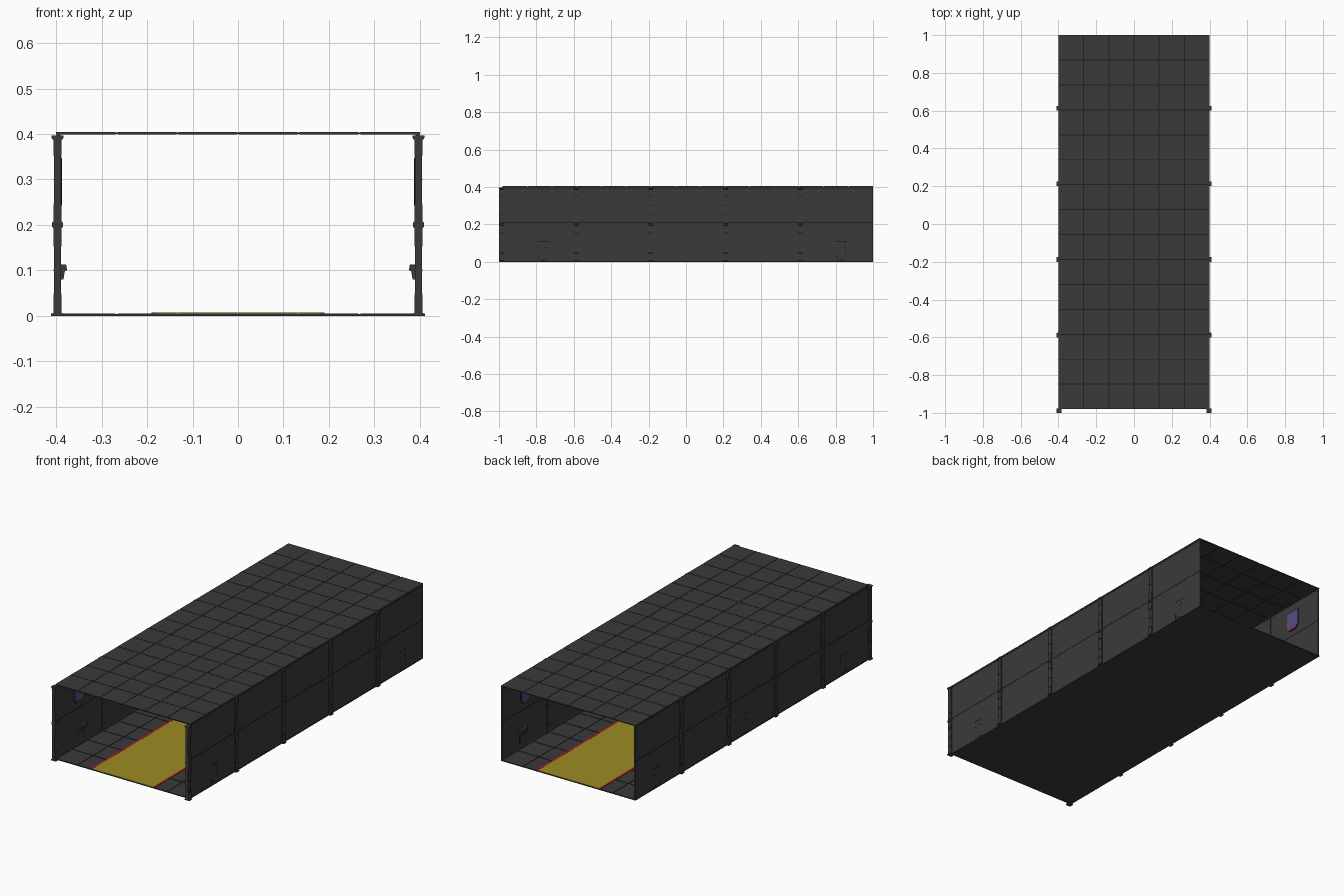
import bpy, bmesh

if "Cube" in bpy.data.objects:
    bpy.data.objects.remove(bpy.data.objects["Cube"])


def material(name, rgb):
    m = bpy.data.materials.new(name)
    m.diffuse_color = (*rgb, 1)
    m.use_nodes = True
    m.node_tree.nodes["Principled BSDF"].inputs["Base Color"].default_value = m.diffuse_color
    return m


GREY = material("charcoal panel", (0.042, 0.042, 0.042))
DARK = material("dark seam", (0.014, 0.014, 0.014))
YELLOW = material("floor yellow", (0.33, 0.26, 0.018))
RED = material("signal red", (0.5, 0.006, 0.02))
BLUE = material("screen violet", (0.09, 0.075, 0.22))


def finish(name, bm, mat):
    bmesh.ops.recalc_face_normals(bm, faces=bm.faces)
    me = bpy.data.meshes.new(name)
    bm.to_mesh(me)
    bm.free()
    me.materials.append(mat)
    ob = bpy.data.objects.new(name, me)
    bpy.context.collection.objects.link(ob)
    return ob


def prism(bm, pts, axis, a, b):
    """Extrude a 2D outline along an axis: 'x' takes (y, z), 'y' takes (x, z)."""
    def place(p, t):
        return (t, p[0], p[1]) if axis == 'x' else (p[0], t, p[1])
    lo = [bm.verts.new(place(p, a)) for p in pts]
    hi = [bm.verts.new(place(p, b)) for p in pts]
    bm.faces.new(lo)
    bm.faces.new(hi[::-1])
    n = len(pts)
    for i in range(n):
        bm.faces.new((lo[i], hi[i], hi[(i + 1) % n], lo[(i + 1) % n]))


def add_box(bm, x, y, z):
    prism(bm, [(x[0], z[0]), (x[1], z[0]), (x[1], z[1]), (x[0], z[1])], 'y', *y)


def boxes(name, items, mat):
    bm = bmesh.new()
    for x, y, z in items:
        add_box(bm, x, y, z)
    return finish(name, bm, mat)


Y0, Y1 = -0.98, 1.0
COLS, ROWS, GAP = 6, 15, 0.0025


def tiles(name, z):
    dx, dy = 0.8 / COLS, (Y1 - Y0) / ROWS
    items = []
    for i in range(COLS):
        for j in range(ROWS):
            x0, y0 = -0.4 + i * dx, Y0 + j * dy
            xa = x0 + (GAP if i else 0)
            xb = x0 + dx - (GAP if i < COLS - 1 else 0)
            ya = y0 + (GAP if j else 0)
            yb = y0 + dy - (GAP if j < ROWS - 1 else 0)
            items.append(((xa, xb), (ya, yb), z))
    boxes(name, items, GREY)


FULL = ((-0.4, 0.4), (Y0, Y1))

# Floor: base slab, dark joints, tiles, painted walkway
boxes("floor_base", [(*FULL, (0, 0.0025))], GREY)
boxes("floor_joints", [(*FULL, (0.0025, 0.0035))], DARK)
tiles("floor_tiles", (0.0035, 0.0055))
boxes("walkway", [((-0.18, 0.18), (Y0, Y1), (0.0055, 0.0068))], YELLOW)
boxes("walkway_edges", [((s * 0.18, s * 0.19), (Y0, Y1), (0.0055, 0.007))
                        for s in (-1, 1)], RED)

# Ceiling: tiles with dark joints between
tiles("ceiling_tiles", (0.399, 0.404))
boxes("ceiling_joints", [((-0.398, 0.398), (Y0 + 0.001, Y1 - 0.001), (0.4005, 0.4028))], DARK)

# Pillar outline: (height, half depth) steps about the wall centre line
STEPS = [(0, .014), (.005, .014), (.006, .009), (.045, .009), (.047, .0075),
         (.155, .0075), (.157, .009), (.193, .009), (.196, .0125), (.204, .0125),
         (.208, .009), (.243, .009), (.246, .0075), (.352, .0075), (.356, .009),
         (.386, .009), (.392, .0135), (.397, .0135)]
PILLAR_Y = [-0.988 + 0.4 * i for i in range(5)]
RINGS = (0.048, 0.1, 0.154, 0.246, 0.3, 0.354)


def side_wall(name, s, hatch_ys):
    def sx(a, b):
        return (s * a, s * b)

    # Lower and upper wall sheets, with a dark rail along their joint
    boxes(name + "_wall_panels", [(sx(.391, .399), (Y0, Y1), (.003, .207)),
                                  (sx(.391, .399), (Y0, Y1), (.213, .4))], GREY)
    boxes(name + "_wall_rail", [(sx(.3905, .3995), (Y0, Y1 - .001), (.207, .213)),
                                (sx(.3903, .3997), (Y0, Y1 - .001), (.392, .396))], DARK)

    # Stepped pillars and their dark rings
    outline = [(s * (.397 - d), z) for z, d in STEPS]
    outline += [(s * (.397 + d), z) for z, d in reversed(STEPS)]
    bm = bmesh.new()
    for y in PILLAR_Y:
        prism(bm, outline, 'y', y - .012, y + .012)
    finish(name + "_pillars", bm, GREY)
    boxes(name + "_pillar_rings", [(sx(.3885, .4055), (y - .0115, y + .0125), (z - .0015, z + .0015))
                                   for y in PILLAR_Y for z in RINGS], DARK)

    # Wall screens at both ends, with red lower trim
    frame, glass, trim = bmesh.new(), bmesh.new(), bmesh.new()
    for y in (-0.79, 0.80):
        prism(frame, [(y - .045, .35), (y + .045, .35), (y + .045, .262),
                      (y + .025, .24), (y - .025, .24), (y - .045, .262)],
              'x', s * .391, s * .3885)
        prism(glass, [(y - .041, .346), (y + .041, .346), (y + .041, .266),
                      (y + .023, .25), (y - .023, .25), (y - .041, .266)],
              'x', s * .3885, s * .3872)
        prism(trim, [(y - .041, .265), (y - .023, .249), (y + .023, .249), (y + .041, .265),
                     (y + .041, .26), (y + .023, .243), (y - .023, .243), (y - .041, .26)],
              'x', s * .3885, s * .387)
    finish(name + "_screen_frames", frame, DARK)
    finish(name + "_screens", glass, BLUE)
    finish(name + "_screen_trims", trim, RED)

    # Low service hatches: lines on both wall faces and an inner tapered hood
    lines, hood = [], bmesh.new()
    for y in hatch_ys:
        for xa, xb in ((.3902, .391), (.399, .3998)):
            x = sx(xa, xb)
            lines += [(x, (y - .03, y + .03), (.107, .111)),
                      (x, (y + .008, y + .024), (.074, .077)),
                      (x, (y - .024, y - .014), (.074, .077)),
                      (x, (y - .024, y - .021), (.008, .035)),
                      (x, (y - .012, y + .02), (.008, .011)),
                      (x, (y + .021, y + .023), (.035, .107))]
        prism(hood, [(s * .391, .113), (s * .378, .113), (s * .376, .1),
                     (s * .381, .098), (s * .384, .08), (s * .391, .08)],
              'y', y - .028, y + .028)
    boxes(name + "_hatch_lines", lines, DARK)
    finish(name + "_hatch_hoods", hood, GREY)


side_wall("right", 1, (-0.765, 0.83))
side_wall("left", -1, (-0.765, 0.06, 0.82))
